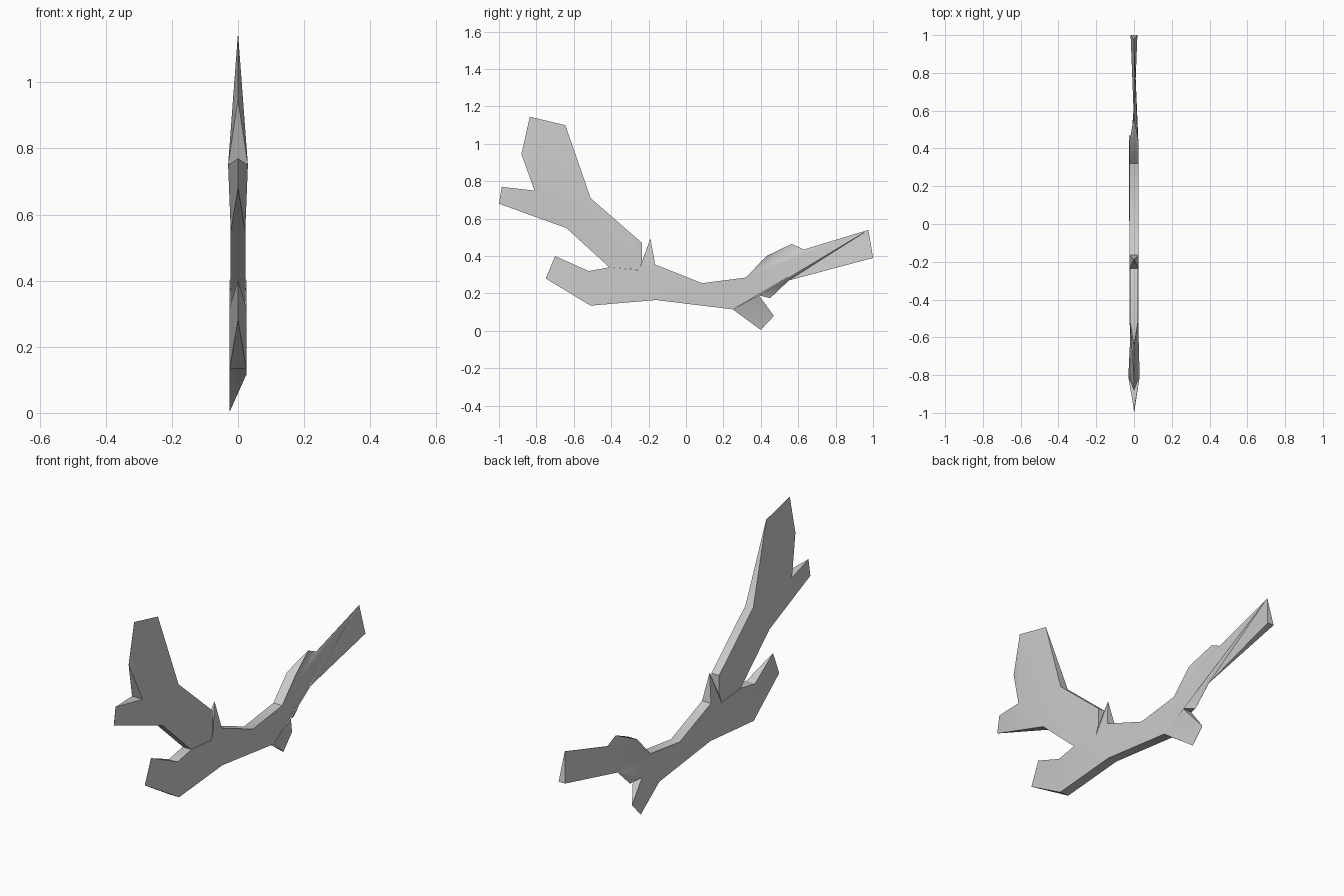
import bpy
import bmesh
import math

cube = bpy.data.objects.get("Cube")
if cube:
    bpy.data.objects.remove(cube, do_unlink=True)

grey = bpy.data.materials.new("pale_grey")
grey.use_nodes = True
grey.diffuse_color = (0.6, 0.6, 0.6, 1)
grey.node_tree.nodes["Principled BSDF"].inputs["Base Color"].default_value = (0.6, 0.6, 0.6, 1)

FULL = 0.025    # half thickness of the wood
INNER = 0.022   # slightly thinner upper branch
EDGE = 0.0004   # sharpened ends


def slab(name, outline):
    """Outline points are (y, z, half thickness, optional x centre)."""
    bm = bmesh.new()
    # Flat prism, triangulated while its sides are still planar
    left, right = [[bm.verts.new((sign, p[0], p[1])) for p in outline] for sign in (1, -1)]
    bm.faces.new(left)
    bm.faces.new(right)
    for i in range(len(left)):
        bm.faces.new((left[i - 1], left[i], right[i], right[i - 1]))
    bmesh.ops.recalc_face_normals(bm, faces=bm.faces[:])
    bmesh.ops.triangulate(bm, faces=bm.faces[:], ngon_method="EAR_CLIP")
    # Thickness tapers point by point
    for a, b, (y, z, half, *centre) in zip(left, right, outline):
        x = centre[0] if centre else 0
        a.co.x = x + half
        b.co.x = x - half
    bm.normal_update()
    mesh = bpy.data.meshes.new(name)
    bm.to_mesh(mesh)
    bm.free()
    mesh.materials.append(grey)
    obj = bpy.data.objects.new(name, mesh)
    bpy.context.collection.objects.link(obj)
    bpy.ops.object.select_all(action="DESELECT")
    obj.select_set(True)
    bpy.context.view_layer.objects.active = obj
    bpy.ops.object.shade_smooth_by_angle(angle=math.radians(30))


# Main stem with the stub, the short spur and the rear twig
slab("main_stem", [
    (-0.75, 0.28, EDGE), (-0.70, 0.40, EDGE), (-0.52, 0.32, FULL),
    (-0.41, 0.34, FULL), (-0.25, 0.325, FULL), (-0.235, 0.37, FULL),
    (-0.19, 0.495, EDGE), (-0.165, 0.355, FULL), (0.085, 0.255, FULL),
    (0.32, 0.285, FULL), (0.43, 0.40, FULL), (0.565, 0.465, EDGE),
    (0.63, 0.435, EDGE), (0.975, 0.54, EDGE), (1.0, 0.39, 0.018),
    (0.55, 0.27, EDGE), (0.45, 0.175, EDGE), (0.39, 0.19, FULL),
    (0.47, 0.08, EDGE, -FULL), (0.40, 0.005, EDGE, -FULL),
    (0.25, 0.115, FULL), (-0.16, 0.165, FULL), (-0.51, 0.135, FULL),
])

# Forked upper branch
slab("upper_branch", [
    (-0.235, 0.47, INNER), (-0.51, 0.71, INNER), (-0.645, 1.10, EDGE),
    (-0.835, 1.145, EDGE), (-0.88, 0.945, EDGE), (-0.81, 0.75, 0.03),
    (-0.985, 0.77, EDGE), (-1.0, 0.68, EDGE), (-0.64, 0.55, INNER),
    (-0.41, 0.34, INNER), (-0.235, 0.325, INNER),
])
